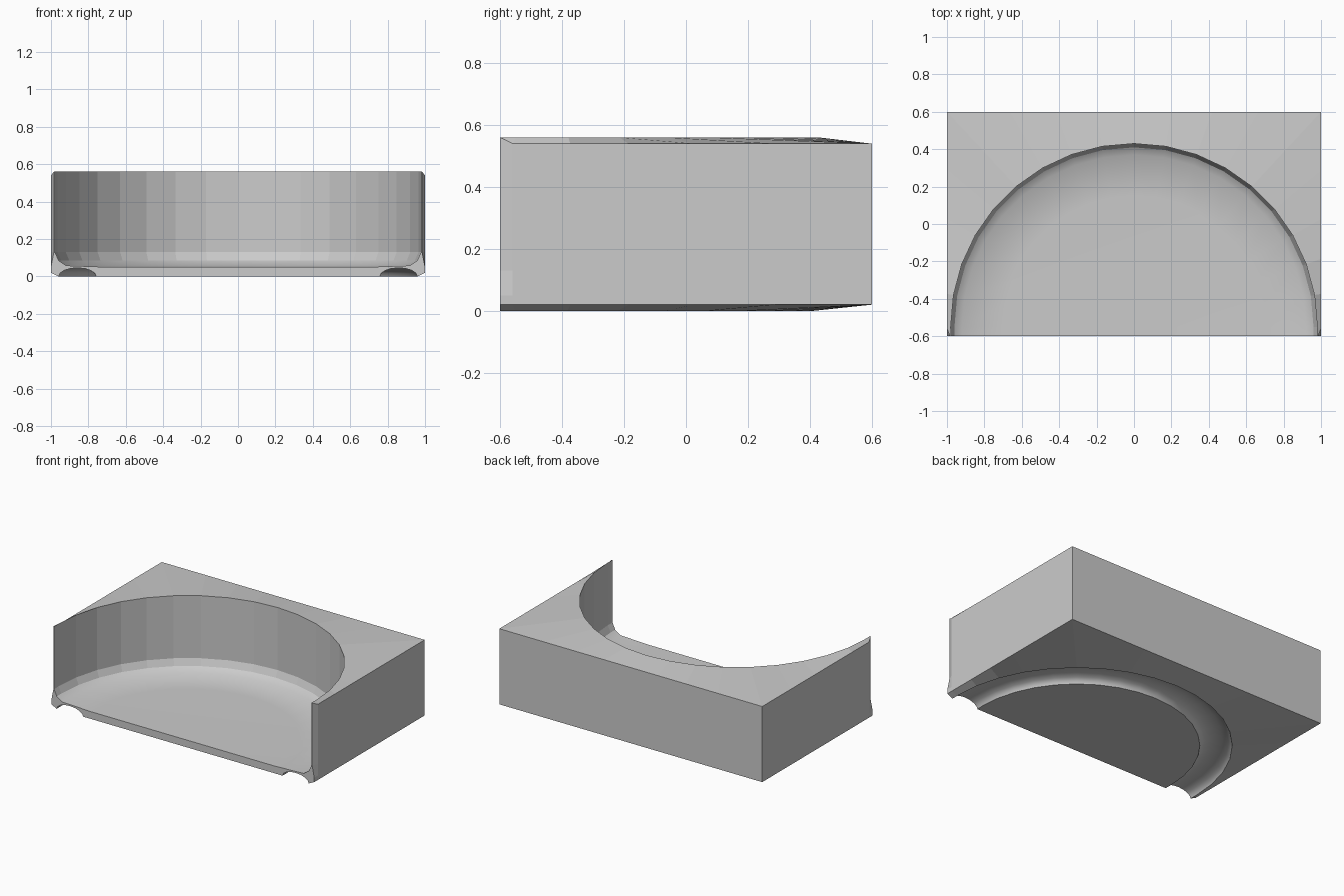
import bpy, bmesh
from math import sin, cos, tan, pi, radians, sqrt

if "Cube" in bpy.data.objects:
    bpy.data.objects.remove(bpy.data.objects["Cube"])

CY = -0.55          # centre of the round recess
FRONT = -0.60
ANGLES = ["right_end"] + list(range(0, 181, 10)) + ["left_end"]

# Inner profile (radius, height): dish floor, small fillet, upright wall, top rim
dish = [(0, .05), (.7, .05), (.92, .058), (.96, .085), (.98, .13), (.98, .56)]
# Underside profile: half-round groove and flat disc
groove = [(.86 + .1 * cos(pi * i / 8), .046 * sin(pi * i / 8)) for i in range(9)]
underside = groove + [(0, 0)]


def on_circle(a, r):
    if isinstance(a, str):
        x = sqrt(max(r * r - (FRONT - CY) ** 2, 0))
        return (x if a == "right_end" else -x), FRONT
    return r * cos(radians(a)), CY + r * sin(radians(a))


def on_box(a):
    """Point on the rectangular outline reached from the recess centre."""
    s = 1 if a < 90 else -1
    b = a if a < 90 else 180 - a
    if b == 0:
        return s, -.56
    if b == 50:
        return s, .6
    if b < 50:
        return s, CY + tan(radians(b))
    return s * 1.15 / tan(radians(b)), .6


def outer_wall(a):
    if isinstance(a, str):
        s = 1 if a == "right_end" else -1
        return [(s * .984, FRONT, .56), (s * .984, FRONT, .13),
                (s, FRONT, .05), (s, FRONT, .02)]
    x, y = on_box(a)
    return [(x, y, z) for z in (.54, .13, .05, .02)]


# Recessed block: sweep the section around the recess centre
bm = bmesh.new()
columns = []
for a in ANGLES:
    pts = [(*on_circle(a, r), z) for r, z in dish]
    pts += outer_wall(a)
    pts += [(*on_circle(a, r), z) for r, z in underside]
    columns.append([bm.verts.new(p) for p in pts])

groove_start = len(dish) + 4
smooth_rows = set(range(0, 3)) | set(range(groove_start, groove_start + 8))
for c0, c1 in zip(columns, columns[1:]):
    for i in range(len(c0) - 1):
        f = bm.faces.new((c0[i], c0[i + 1], c1[i + 1], c1[i]))
        f.smooth = i in smooth_rows

bmesh.ops.remove_doubles(bm, verts=bm.verts, dist=1e-5)

# Front cut face
rim = [e for e in bm.edges if e.is_boundary]
cap = bmesh.ops.holes_fill(bm, edges=rim, sides=0)["faces"]
for f in cap:
    f.smooth = False
bmesh.ops.triangulate(bm, faces=cap)
bmesh.ops.recalc_face_normals(bm, faces=bm.faces)

mesh = bpy.data.meshes.new("recessed_block")
bm.to_mesh(mesh)
bm.free()
obj = bpy.data.objects.new("recessed_block", mesh)
bpy.context.collection.objects.link(obj)
